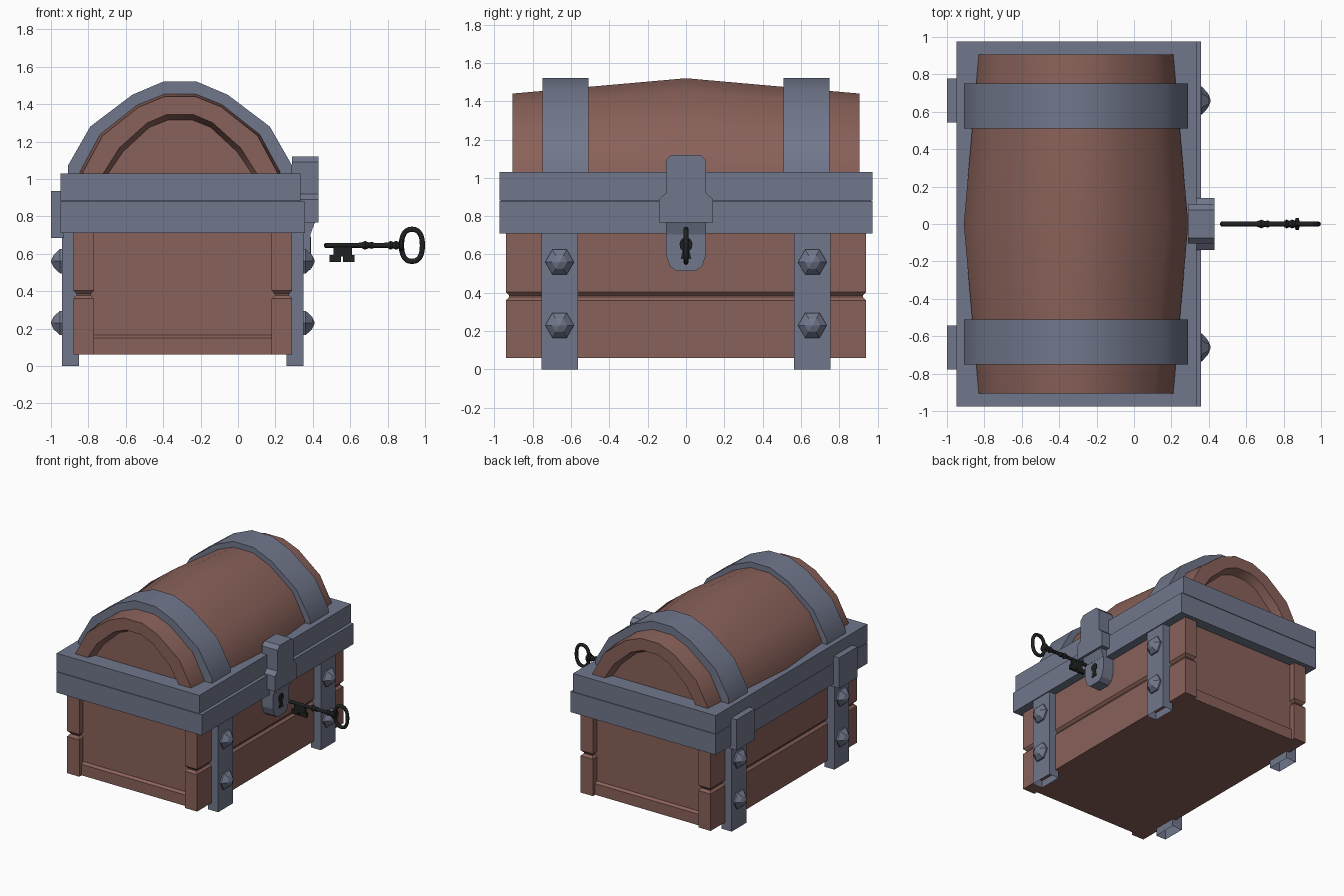
import bpy, bmesh, math
from mathutils import Matrix, Vector

if "Cube" in bpy.data.objects:
    bpy.data.objects.remove(bpy.data.objects["Cube"])

CX = -0.31  # chest centre line in x


def material(name, rgb):
    m = bpy.data.materials.new(name)
    m.diffuse_color = (*rgb, 1)
    m.use_nodes = True
    m.node_tree.nodes["Principled BSDF"].inputs["Base Color"].default_value = m.diffuse_color
    return m


WOOD = material("red_brown_wood", (0.25, 0.119, 0.100))
METAL = material("blue_grey_metal", (0.165, 0.185, 0.262))
BLACK = material("black_iron", (0.014, 0.015, 0.015))


def finish(bm, name, mat, smooth=None):
    bmesh.ops.recalc_face_normals(bm, faces=bm.faces)
    me = bpy.data.meshes.new(name)
    bm.to_mesh(me)
    bm.free()
    ob = bpy.data.objects.new(name, me)
    bpy.context.collection.objects.link(ob)
    me.materials.append(mat)
    if smooth:
        bpy.ops.object.select_all(action='DESELECT')
        ob.select_set(True)
        bpy.context.view_layer.objects.active = ob
        bpy.ops.object.shade_smooth_by_angle(angle=math.radians(smooth))
    return ob


def loft(name, rings, mat, smooth=None, cap=True):
    """Skin a list of equal-length closed rings; optionally cap both ends."""
    bm = bmesh.new()
    vs = [[bm.verts.new(p) for p in r] for r in rings]
    n = len(rings[0])
    for a, b in zip(vs, vs[1:]):
        for i in range(n):
            j = (i + 1) % n
            bm.faces.new((a[i], a[j], b[j], b[i]))
    if cap:
        bm.faces.new(vs[0])
        bm.faces.new(vs[-1])
    return finish(bm, name, mat, smooth)


def rect(x0, x1, y0, y1, z):
    return [(x0, y0, z), (x1, y0, z), (x1, y1, z), (x0, y1, z)]


def box(name, x0, x1, y0, y1, z0, z1, mat):
    return loft(name, [rect(x0, x1, y0, y1, z0), rect(x0, x1, y0, y1, z1)], mat)


def arch(y, half, base=0.92):
    """Closed arch section at y from half-profile points (dx, z), top first."""
    pts = [(half[-1][0], base)] + half[::-1]
    return [(CX + d, y, z) for d, z in pts] + [(CX - d, y, z) for d, z in pts[::-1]]


def plate(name, half, x0, x1, mat):
    """Symmetric y-z outline extruded along x."""
    pts = half + [(-y, z) for y, z in half[::-1]]
    return loft(name, [[(x, y, z) for y, z in pts] for x in (x0, x1)], mat)


# --- wooden body: grooved side planks and recessed end panels
for x0, x1, side in ((-0.88, -0.77, "back"), (0.18, 0.29, "front")):
    rings = []
    for z, d in ((0.06, 0), (0.36, 0), (0.378, 0.017), (0.385, 0.017), (0.403, 0), (0.75, 0)):
        rings.append(rect(x0 + d, x1 - d, -0.94 + d, 0.94 - d, z))
    loft(side + "_planks", rings, WOOD)
box("end_panels", -0.82, 0.23, -0.89, 0.89, 0.062, 0.75, WOOD)
loft("end_sills", [rect(-0.80, 0.21, -0.91, 0.91, 0.06), rect(-0.80, 0.21, -0.91, 0.91, 0.15),
                   rect(-0.80, 0.21, -0.89, 0.89, 0.165)], WOOD)

# --- metal rims of body and lid
box("body_rim", -0.95, 0.358, -0.975, 0.975, 0.71, 0.878, METAL)
box("lid_rim", -0.95, 0.335, -0.975, 0.975, 0.882, 1.03, METAL)
box("rim_seam", -0.94, 0.325, -0.965, 0.965, 0.87, 0.89, METAL)

# --- barrel lid, swelling in the middle, with recessed ends
MID = [(0.09, 1.52), (0.255, 1.45), (0.48, 1.28), (0.60, 1.07)]
END = [(0.083, 1.44), (0.22, 1.385), (0.415, 1.23), (0.52, 1.035)]
INNER = [(0.07, 1.345), (0.175, 1.30), (0.325, 1.165), (0.41, 1.03)]
FLOOR = [(0.065, 1.315), (0.165, 1.275), (0.305, 1.145), (0.39, 1.02)]
stations = [(0.84, FLOOR), (0.905, INNER), (0.905, END)]
rings = [arch(-y, p) for y, p in stations] + [arch(0, MID)] + [arch(y, p) for y, p in stations[::-1]]
loft("barrel_lid", rings, WOOD, 32)

for s in (-1, 1):
    # lid bands
    loft("lid_band", [arch(s * 0.51, MID), arch(s * 0.75, MID)], METAL, 32)
    # back hinge plates
    box("hinge_plate", -1.0, -0.93, s * 0.66 - 0.118, s * 0.66 + 0.118, 0.685, 0.935, METAL)
    # straps (open below, forming hollow feet) with hexagonal rivets
    for x0, x1, d in ((-0.94, -0.85, -1), (0.26, 0.35, 1)):
        y0, y1 = s * 0.66 - 0.095, s * 0.66 + 0.095
        loft("strap", [rect(x0, x1, y0, y1, 0), rect(x0, x1, y0, y1, 0.73)], METAL, cap=False)
        xs = x1 if d > 0 else x0
        for z in (0.56, 0.23):
            rivet = []
            for dx, r in ((-0.01, 0.075), (0.012, 0.075), (0.045, 0.04), (0.06, 0.004)):
                rivet.append([(xs + d * dx, s * 0.66 + r * math.cos(k * math.pi / 3),
                               z + r * math.sin(k * math.pi / 3)) for k in range(6)])
            loft("rivet", rivet, METAL)

# --- lock: hasp over the rims, sloped neck and lower lock plate
plate("hasp", [(0.075, 1.12), (0.105, 1.09), (0.105, 0.92), (0.14, 0.89), (0.14, 0.768)], 0.29, 0.43, METAL)
plate("lock_plate", [(0.105, 0.80), (0.105, 0.60), (0.085, 0.54), (0.05, 0.513)], 0.25, 0.387, METAL)
loft("lock_neck", [rect(0.30, 0.388, -0.105, 0.105, 0.705), rect(0.30, 0.412, -0.105, 0.105, 0.77)], METAL)
hole = [(0.034 * math.sin(a), 0.655 + 0.034 * math.cos(a))
        for a in (math.radians(10 + 28 * k) for k in range(6))]
plate("keyhole", hole + [(0.028, 0.575)], 0.384, 0.390, BLACK)

# --- key: turned shaft, bit and oval bow
KZ = 0.645
shaft = [(0.46, 0.004), (0.465, 0.013), (0.64, 0.013), (0.66, 0.015), (0.68, 0.023), (0.70, 0.015),
         (0.715, 0.019), (0.73, 0.013), (0.80, 0.014), (0.815, 0.024), (0.83, 0.017), (0.845, 0.024),
         (0.86, 0.018), (0.865, 0.033), (0.882, 0.033), (0.885, 0.012)]
N = 12
loft("key_shaft", [[(x, r * math.cos(2 * math.pi * k / N), KZ + r * math.sin(2 * math.pi * k / N))
                    for k in range(N)] for x, r in shaft], BLACK, 35)
box("key_bit", 0.51, 0.61, -0.01, 0.01, 0.585, KZ, BLACK)
for x0 in (0.49, 0.562):
    box("key_tooth", x0, x0 + 0.062, -0.011, 0.011, 0.556, 0.592, BLACK)
bow = []
for k in range(25):
    a = 2 * math.pi * k / 24
    ca, sa = math.cos(a), math.sin(a)
    c = Vector((0.93 + 0.056 * math.copysign(abs(ca) ** 0.85, ca), 0, KZ + 0.086 * math.copysign(abs(sa) ** 0.85, sa)))
    out = Vector((ca, 0, sa))
    bow.append([tuple(c + out * 0.014 * math.cos(t) + Vector((0, 0.013 * math.sin(t), 0)))
                for t in (2 * math.pi * j / 8 for j in range(8))])
loft("key_bow", bow, BLACK, 50, cap=False)
